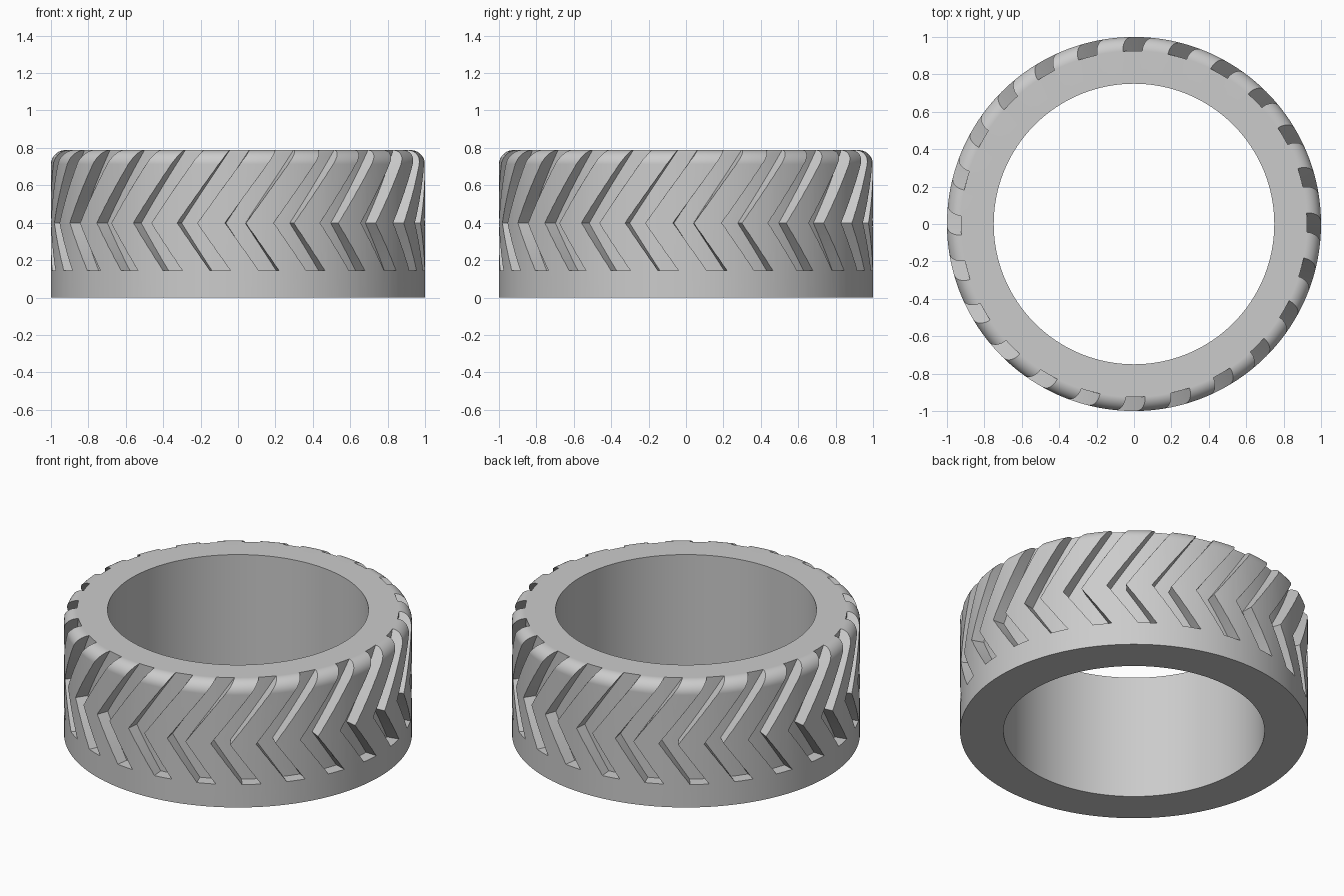
import bpy
import bmesh
from math import sin, cos, pi, radians

cube = bpy.data.objects.get("Cube")
if cube:
    bpy.data.objects.remove(cube, do_unlink=True)

R_OUT, R_IN, R_FLOOR = 1.0, 0.75, 0.925
HEIGHT, FILLET = 0.788, 0.075
SEGMENTS, GROOVES = 192, 24
GROOVE_WIDTH = 6.4                      # degrees
# Groove left edge: (height, angle from the front in degrees)
Z_TOP, Z_APEX, Z_END = 0.788, 0.398, 0.145
A_TOP, A_APEX, A_END = -2.7, -19.0, -8.7

rubber = bpy.data.materials.new("grey rubber")
rubber.use_nodes = True
grey = (0.6, 0.6, 0.6, 1.0)
rubber.diffuse_color = grey
rubber.node_tree.nodes["Principled BSDF"].inputs["Base Color"].default_value = grey


def to_object(bm, name):
    bmesh.ops.recalc_face_normals(bm, faces=bm.faces[:])
    mesh = bpy.data.meshes.new(name)
    bm.to_mesh(mesh)
    bm.free()
    mesh.materials.append(rubber)
    obj = bpy.data.objects.new(name, mesh)
    bpy.context.collection.objects.link(obj)
    return obj


def polar(r, deg, z):
    a = radians(deg)
    return (r * sin(a), -r * cos(a), z)


# Tyre ring: lathed rectangle with a rounded upper outer edge
bm = bmesh.new()
profile = [(R_IN, 0), (R_OUT, 0)]
for i in range(11):
    a = i / 10 * pi / 2
    profile.append((R_OUT - FILLET + FILLET * cos(a), HEIGHT - FILLET + FILLET * sin(a)))
profile.append((R_IN, HEIGHT))
verts = [bm.verts.new((r, 0, z)) for r, z in profile]
edges = [bm.edges.new((v, verts[i - 1])) for i, v in enumerate(verts)]
bmesh.ops.spin(bm, geom=verts + edges, cent=(0, 0, 0), axis=(0, 0, 1),
               angle=2 * pi, steps=SEGMENTS)
bmesh.ops.remove_doubles(bm, verts=bm.verts[:], dist=1e-4)
tyre = to_object(bm, "tyre")


# Chevron groove cutters: each a stack of curved, sheared cross-sections
def add_groove(bm, turn):
    rows = []
    for i in range(5):
        t = i / 4
        rows.append((Z_END + (Z_APEX - Z_END) * t, A_END + (A_APEX - A_END) * t))
    for i in range(1, 9):
        t = i / 7                       # last row rises past the rim
        rows.append((Z_APEX + (Z_TOP - Z_APEX) * t, A_APEX + (A_TOP - A_APEX) * t))
    loops = []
    for z, a in rows:
        cols = [turn + a + GROOVE_WIDTH * k / 4 for k in range(5)]
        ring = [polar(R_FLOOR, c, z) for c in cols]
        ring += [polar(R_OUT + 0.1, c, z) for c in reversed(cols)]
        loops.append([bm.verts.new(p) for p in ring])
    for low, high in zip(loops, loops[1:]):
        for k in range(len(low)):
            bm.faces.new((low[k - 1], low[k], high[k], high[k - 1]))
    bm.faces.new(loops[0])
    bm.faces.new(loops[-1])


bm = bmesh.new()
for n in range(GROOVES):
    add_groove(bm, n * 360 / GROOVES)
cutter = to_object(bm, "groove_cutter")
cutter.hide_render = True

# Cut the grooves, then drop the cutter
cut = tyre.modifiers.new("grooves", 'BOOLEAN')
cut.operation = 'DIFFERENCE'
cut.solver = 'EXACT'
cut.object = cutter
for o in bpy.context.selected_objects:
    o.select_set(False)
tyre.select_set(True)
bpy.context.view_layer.objects.active = tyre
bpy.ops.object.modifier_apply(modifier=cut.name)
bpy.data.objects.remove(cutter, do_unlink=True)

# Smooth curved walls, crisp groove edges
bpy.ops.object.shade_smooth_by_angle(angle=radians(30))
weighted = tyre.modifiers.new("weighted normals", 'WEIGHTED_NORMAL')
weighted.keep_sharp = True
